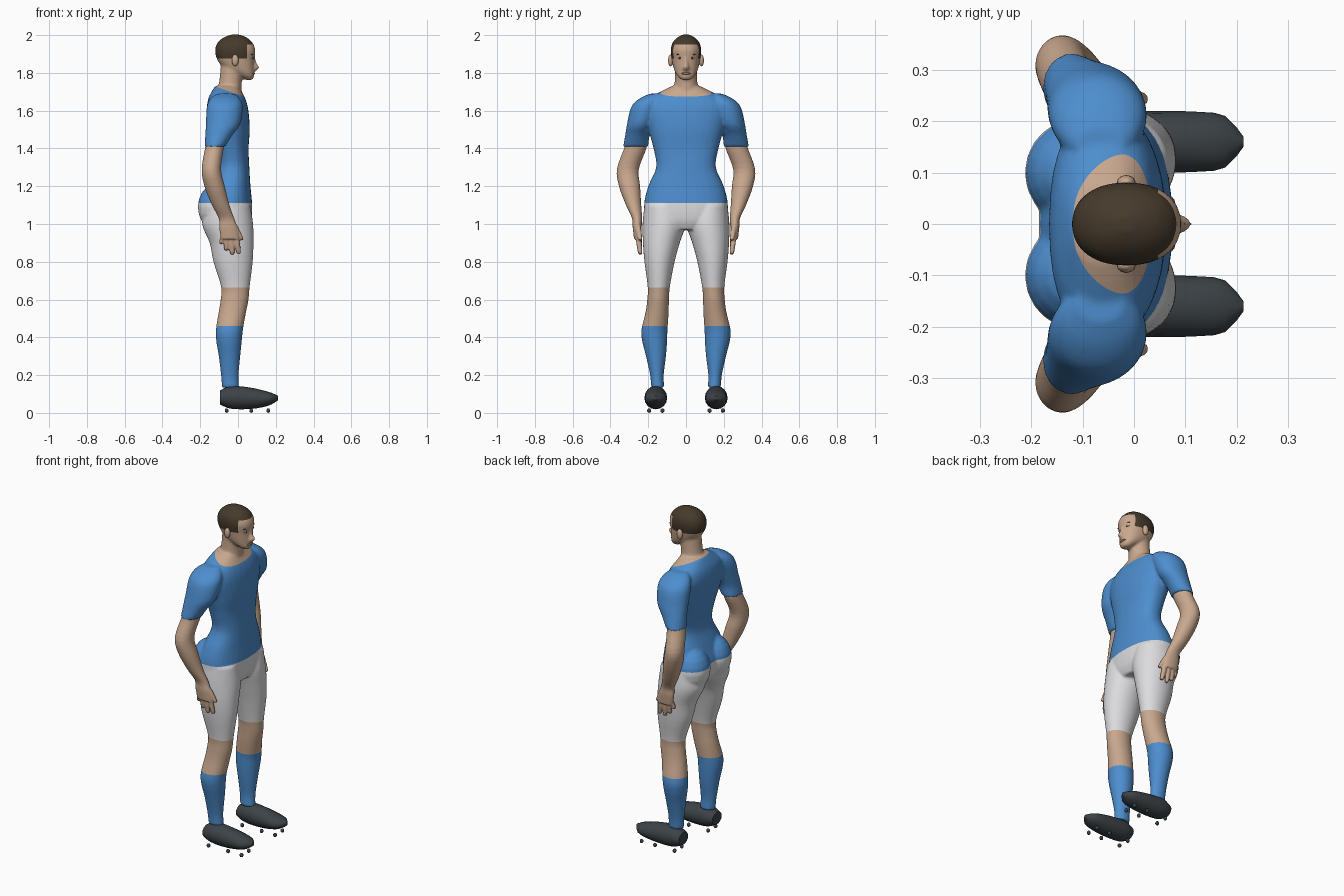
import bpy, bmesh, math
from mathutils import Matrix, Vector

cube = bpy.data.objects.get("Cube")
if cube:
    bpy.data.objects.remove(cube, do_unlink=True)


def material(name, rgb):
    m = bpy.data.materials.new(name)
    m.use_nodes = True
    m.diffuse_color = (*rgb, 1)
    m.node_tree.nodes["Principled BSDF"].inputs["Base Color"].default_value = (*rgb, 1)
    return m


skin = material("skin", (0.58, 0.39, 0.27))
blue = material("jersey_blue", (0.075, 0.27, 0.62))
white = material("shorts_white", (0.72, 0.72, 0.74))
brown = material("hair_brown", (0.06, 0.042, 0.025))
dark = material("boot_grey", (0.045, 0.055, 0.062))
lip = material("lip", (0.42, 0.24, 0.17))
eye_white = material("eye_white", (0.7, 0.68, 0.64))


def spline(rows, n=4):
    """Catmull-Rom interpolation of section rows."""
    out = []
    for i in range(len(rows) - 1):
        p = [rows[max(i - 1, 0)], rows[i], rows[i + 1], rows[min(i + 2, len(rows) - 1)]]
        for k in range(n):
            t = k / n
            out.append([b + 0.5 * t * (c - a + t * (2*a - 5*b + 4*c - d + t * (3*(b - c) + d - a)))
                        for a, b, c, d in zip(*p)])
    return out + [list(rows[-1])]


def loft(bm, rows, axis="z", sides=32, power=2.0, smooth=4):
    """Rows are (t, a0, a1, b0, b1): limits of each section across the axis."""
    rings = []
    for t, a0, a1, b0, b1 in spline(rows, smooth):
        ring = []
        for k in range(sides):
            w = 2 * math.pi * k / sides
            c, s = math.cos(w), math.sin(w)
            a = (a0 + a1) / 2 + (a1 - a0) / 2 * math.copysign(abs(c) ** (2 / power), c)
            b = (b0 + b1) / 2 + (b1 - b0) / 2 * math.copysign(abs(s) ** (2 / power), s)
            ring.append(bm.verts.new((a, b, t) if axis == "z" else (t, a, b)))
        rings.append(ring)
    faces = [bm.faces.new(rings[0]), bm.faces.new(rings[-1])]
    for lo, hi in zip(rings, rings[1:]):
        for k in range(sides):
            j = (k + 1) % sides
            faces.append(bm.faces.new((lo[k], lo[j], hi[j], hi[k])))
    bmesh.ops.recalc_face_normals(bm, faces=faces)


def flip(rows, s):
    """Place left-hand z sections on side s."""
    return [(z, a, b, *sorted((s * c, s * d))) for z, a, b, c, d in rows]


def centred(rows):
    return [(z, a, b, -w, w) for z, a, b, w in rows]


def ball(bm, centre, radii, seg=20):
    m = Matrix.Translation(centre) @ Matrix.Diagonal((*radii, 1))
    bmesh.ops.create_uvsphere(bm, u_segments=seg, v_segments=seg // 2, radius=1, matrix=m)


def finish(bm, name, mat, angle=40):
    me = bpy.data.meshes.new(name)
    bm.to_mesh(me)
    bm.free()
    me.materials.append(mat)
    ob = bpy.data.objects.new(name, me)
    bpy.context.collection.objects.link(ob)
    bpy.ops.object.select_all(action="DESELECT")
    ob.select_set(True)
    bpy.context.view_layer.objects.active = ob
    bpy.ops.object.shade_smooth_by_angle(angle=math.radians(angle))
    return ob


def fuse(bm, voxel, passes):
    """Melt overlapping volumes into one smooth skin."""
    ob = finish(bm, "blend_helper", skin)
    r = ob.modifiers.new("remesh", "REMESH")
    r.mode, r.voxel_size = "VOXEL", voxel
    s = ob.modifiers.new("smooth", "SMOOTH")
    s.factor, s.iterations = 0.5, passes
    dg = bpy.context.evaluated_depsgraph_get()
    me = bpy.data.meshes.new_from_object(ob.evaluated_get(dg))
    bpy.data.objects.remove(ob, do_unlink=True)
    out = bmesh.new()
    out.from_mesh(me)
    bpy.data.meshes.remove(me)
    return out


# Body volumes: torso, neck, head, legs, sleeves
body = bmesh.new()
loft(body, centred([
    (0.97, -0.13, 0.05, 0.1), (1.02, -0.17, 0.07, 0.2), (1.1, -0.185, 0.075, 0.222),
    (1.2, -0.15, 0.066, 0.2), (1.3, -0.115, 0.06, 0.158), (1.4, -0.125, 0.056, 0.172),
    (1.5, -0.15, 0.062, 0.2), (1.6, -0.165, 0.055, 0.225), (1.66, -0.158, 0.04, 0.2),
    (1.7, -0.14, 0.02, 0.135), (1.73, -0.12, 0.005, 0.075)]), power=2.3)
loft(body, centred([(1.62, -0.12, 0.02, 0.07), (1.7, -0.115, 0.02, 0.068),
                    (1.75, -0.1, 0.02, 0.06), (1.85, -0.09, 0.03, 0.058)]))
loft(body, centred([
    (1.763, 0.04, 0.078, 0.022), (1.785, 0.0, 0.085, 0.046), (1.82, -0.07, 0.085, 0.064),
    (1.87, -0.11, 0.086, 0.075), (1.92, -0.121, 0.092, 0.081), (1.96, -0.108, 0.077, 0.071),
    (1.988, -0.075, 0.045, 0.045), (2.003, -0.035, 0.005, 0.015)]), power=2.2)
loft(body, centred([(1.812, 0.06, 0.095, 0.017), (1.828, 0.06, 0.113, 0.017),
                    (1.85, 0.06, 0.101, 0.011), (1.885, 0.06, 0.09, 0.01)]))
for s in (1, -1):
    ball(body, (-0.11, s * 0.1, 1.09), (0.103, 0.105, 0.125))
    loft(body, flip([
        (1.1, -0.17, 0.065, 0.02, 0.22), (1.0, -0.19, 0.08, 0.002, 0.23),
        (0.9, -0.15, 0.082, 0.033, 0.228), (0.8, -0.13, 0.078, 0.06, 0.22),
        (0.67, -0.09, 0.062, 0.085, 0.203), (0.6, -0.092, 0.056, 0.09, 0.205),
        (0.53, -0.103, 0.042, 0.092, 0.215), (0.44, -0.117, 0.026, 0.098, 0.236),
        (0.38, -0.115, 0.02, 0.1, 0.232), (0.3, -0.102, 0.012, 0.106, 0.212),
        (0.2, -0.09, 0.003, 0.118, 0.19), (0.135, -0.085, 0.005, 0.115, 0.185)], s))
    loft(body, flip([
        (1.69, -0.11, -0.02, 0.12, 0.19), (1.665, -0.145, 0.01, 0.12, 0.245),
        (1.62, -0.165, 0.025, 0.13, 0.29), (1.53, -0.17, 0.012, 0.165, 0.312),
        (1.47, -0.173, -0.03, 0.192, 0.322), (1.41, -0.178, -0.068, 0.2, 0.333)], s))
body = fuse(body, 0.0075, 4)


def cut(point, normal, test):
    fs = [f for f in body.faces if test(f.calc_center_median())]
    geom = set(fs) | {v for f in fs for v in f.verts} | {e for f in fs for e in f.edges}
    bmesh.ops.bisect_plane(body, geom=list(geom), plane_co=point, plane_no=normal, dist=1e-5)


# Garment and hairline borders
COLLAR, HEM, KNEE, SOCK, NAPE, BROW, TEMPLE = 1.686, 1.11, 0.665, 0.46, 1.876, 1.95, 0.047
for z in (HEM, KNEE, SOCK, NAPE, BROW):
    cut((0, 0, z), (0, 0, 1), lambda c: abs(c.z - z) < 0.03)
cut((TEMPLE, 0, 0), (1, 0, 0), lambda c: c.z > 1.86)
cut((0, 0, COLLAR), (0.35, 0, 1), lambda c: 1.62 < c.z < 1.76)


def region(c):
    if c.z > BROW or (c.z > NAPE and c.x < TEMPLE):
        return "hair"
    if c.z + 0.35 * c.x > COLLAR:
        return "head"
    for name, low in (("shirt", HEM), ("shorts", KNEE), ("knees", SOCK)):
        if c.z > low:
            return name
    return "socks"


for name, mat in (("hair", brown), ("head", skin), ("shirt", blue),
                  ("shorts", white), ("knees", skin), ("socks", blue)):
    part = body.copy()
    gone = [f for f in part.faces if region(f.calc_center_median()) != name]
    bmesh.ops.delete(part, geom=gone, context="FACES")
    finish(part, name, mat, 60)
body.free()

for side, s in (("left", 1), ("right", -1)):
    # Forearm and hand
    arm = bmesh.new()
    loft(arm, flip([
        (1.45, -0.165, -0.07, 0.212, 0.318), (1.4, -0.175, -0.076, 0.21, 0.328),
        (1.29, -0.192, -0.09, 0.25, 0.366), (1.2, -0.178, -0.07, 0.243, 0.355),
        (1.1, -0.138, -0.045, 0.237, 0.318), (1.03, -0.102, -0.02, 0.232, 0.286),
        (0.98, -0.1, -0.002, 0.235, 0.282), (0.92, -0.09, 0.006, 0.238, 0.275)], s))
    fingers = [(-0.075, 0.95, -0.09, 0.895), (-0.06, 0.94, -0.062, 0.86),
               (-0.035, 0.94, -0.03, 0.838), (-0.01, 0.94, 0.005, 0.842),
               (-0.015, 0.99, 0.02, 0.915)]
    for x0, z0, x1, z1 in fingers:
        rows = [(z0 + (z1 - z0) * t, x0 + (x1 - x0) * t - r, x0 + (x1 - x0) * t + r,
                 0.254 - 0.012 * t - r, 0.254 - 0.012 * t + r)
                for t, r in ((0, 0.014), (0.5, 0.014), (0.9, 0.012), (1, 0.007))]
        loft(arm, flip(rows, s), sides=12)
    finish(fuse(arm, 0.005, 3), side + "_forearm_and_hand", skin, 60)

    # Boot and studs
    boot = bmesh.new()
    y = s * 0.16
    loft(boot, [(x, y - w, y + w, lo, hi) for x, w, lo, hi in (
        (-0.095, 0.045, 0.045, 0.118), (-0.06, 0.056, 0.028, 0.137), (-0.02, 0.06, 0.02, 0.143),
        (0.06, 0.06, 0.02, 0.135), (0.13, 0.058, 0.03, 0.12), (0.178, 0.05, 0.045, 0.106),
        (0.213, 0.01, 0.068, 0.09))], axis="x", sides=16, smooth=2)
    finish(boot, side + "_boot", dark)
    studs = bmesh.new()
    for x in (-0.06, 0.07, 0.16):
        for dy in (-0.035, 0.035):
            ball(studs, (x, y + dy, 0.012), (0.011, 0.011, 0.012), 10)
    finish(studs, side + "_studs", dark)

    # Ear, eye, pupil, brow
    for name, mat, centre, radii in (
            ("ear", skin, (-0.015, 0.081, 1.866), (0.018, 0.014, 0.031)),
            ("eye", eye_white, (0.069, 0.032, 1.879), (0.012, 0.014, 0.006)),
            ("pupil", brown, (0.076, 0.032, 1.879), (0.007, 0.006, 0.006)),
            ("eyebrow", brown, (0.073, 0.034, 1.898), (0.008, 0.018, 0.003))):
        bm = bmesh.new()
        ball(bm, (centre[0], s * centre[1], centre[2]), radii)
        finish(bm, side + "_" + name, mat)

mouth = bmesh.new()
ball(mouth, (0.08, 0, 1.797), (0.01, 0.024, 0.007))
finish(mouth, "mouth", lip)
